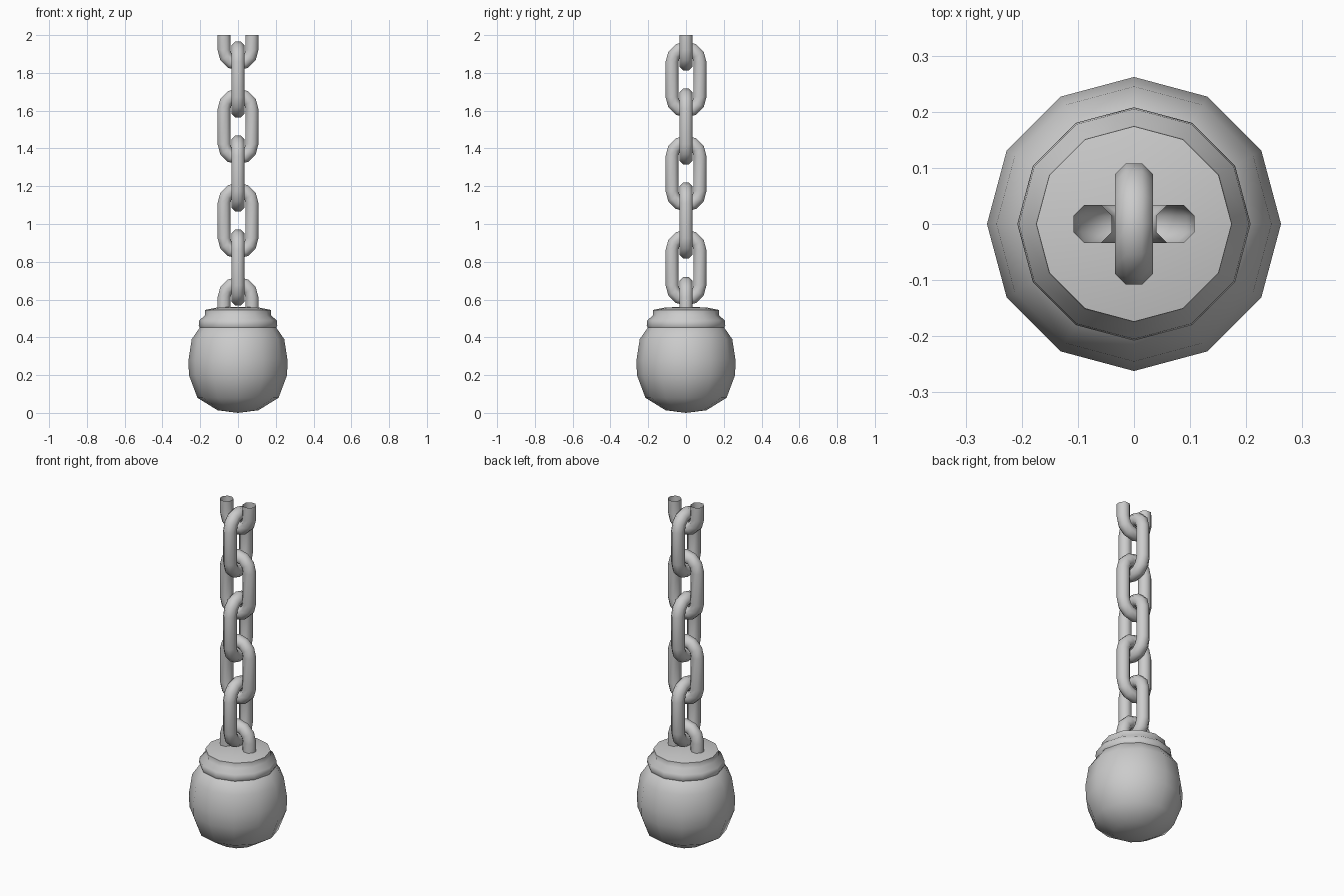
import bpy, bmesh
from math import sin, cos, pi
from mathutils import Vector, Matrix

if "Cube" in bpy.data.objects:
    bpy.data.objects.remove(bpy.data.objects["Cube"])

TUBE_R = 0.037    # octagon circumradius of the wire
BEND = 0.074      # centre-line radius of a link's bend
PITCH = 0.249     # rise from one link to the next
HALF = 0.093      # half length of a link's straight sides


def finish(bm, name, angle):
    bmesh.ops.recalc_face_normals(bm, faces=bm.faces)
    me = bpy.data.meshes.new(name)
    bm.to_mesh(me)
    bm.free()
    ob = bpy.data.objects.new(name, me)
    bpy.context.collection.objects.link(ob)
    bpy.ops.object.select_all(action='DESELECT')
    ob.select_set(True)
    bpy.context.view_layer.objects.active = ob
    bpy.ops.object.shade_smooth_by_angle(angle=angle)
    return ob


def lathe(name, profile, angle, sides=12):
    bm = bmesh.new()
    vs = [bm.verts.new((r, 0, z)) for r, z in profile]
    es = [bm.edges.new(p) for p in zip(vs, vs[1:])]
    bmesh.ops.spin(bm, geom=vs + es, cent=(0, 0, 0), axis=(0, 0, 1),
                   angle=2 * pi, steps=sides)
    bmesh.ops.remove_doubles(bm, verts=bm.verts, dist=0.0005)
    return finish(bm, name, angle)


def wire(name, path, closed, crosswise):
    """Sweep an octagon along (x, z, normal angle) points in the xz plane."""
    bm = bmesh.new()
    rings = []
    for x, z, a in path:
        out = Vector((cos(a), 0, sin(a)))
        ring = []
        for k in range(8):
            t = pi / 8 + k * pi / 4
            p = Vector((x, 0, z)) + TUBE_R * (out * cos(t) + Vector((0, 1, 0)) * sin(t))
            ring.append(bm.verts.new(p))
        rings.append(ring)
    for i in range(len(rings) if closed else len(rings) - 1):
        a, b = rings[i], rings[(i + 1) % len(rings)]
        for k in range(8):
            m = (k + 1) % 8
            bm.faces.new((a[k], a[m], b[m], b[k]))
    if crosswise:
        bm.transform(Matrix.Rotation(pi / 2, 4, 'Z'))
    return finish(bm, name, pi / 3)


def arc(cz, start):
    angles = [start + i * pi / 6 for i in range(7)]
    return [(BEND * cos(a), cz + BEND * sin(a), a) for a in angles]


# Weight and its cap
lathe("ball", [(0, 0), (0.108, 0.014), (0.215, 0.08), (0.26, 0.2), (0.262, 0.28),
               (0.245, 0.39), (0.2, 0.455), (0.17, 0.47)], pi / 3)
lathe("cap", [(0.17, 0.455), (0.202, 0.45), (0.208, 0.463), (0.205, 0.49),
              (0.176, 0.515), (0.174, 0.545), (0.11, 0.558), (0, 0.562)], pi / 4)

# Eyelet arch sunk into the cap
wire("cap_eyelet", [(BEND, 0.53, 0)] + arc(0.612, 0) + [(-BEND, 0.53, pi)], False, False)

# Full links, alternating direction
for i in range(5):
    c = 0.769 + i * PITCH
    wire(f"chain_link_{i + 1}", arc(c + HALF, 0) + arc(c - HALF, pi), True, i % 2 == 0)

# Top link, cut off open at the upper end
c = 0.769 + 5 * PITCH
wire("cut_top_link", [(-BEND, 2.0, pi)] + arc(c - HALF, pi) + [(BEND, 2.0, 2 * pi)], False, False)
